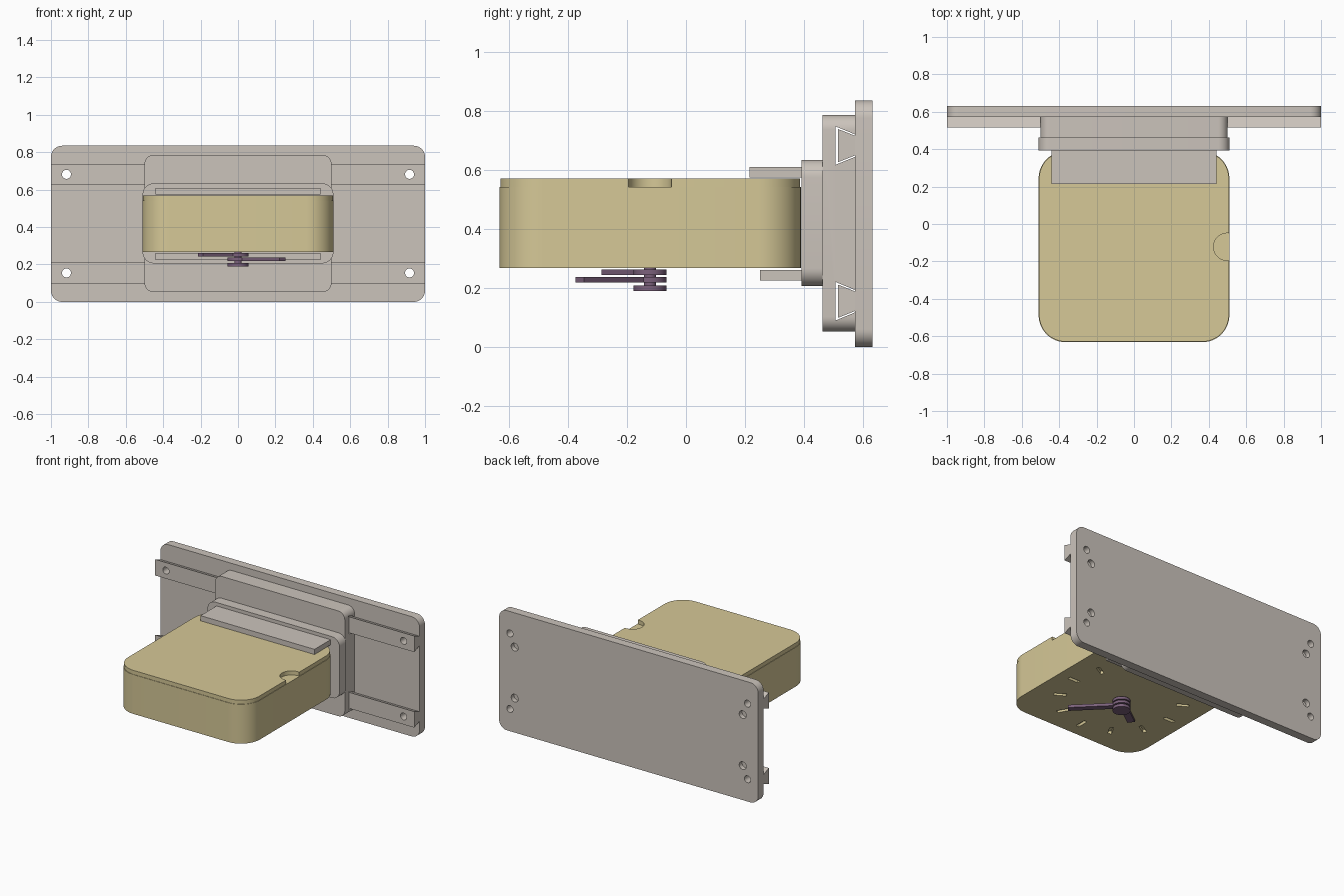
import bpy, bmesh
from math import sin, cos, pi, radians, asin, atan2, hypot
from mathutils import Vector

if "Cube" in bpy.data.objects:
    bpy.data.objects.remove(bpy.data.objects["Cube"])


def material(name, rgb):
    m = bpy.data.materials.new(name)
    m.diffuse_color = (*rgb, 1)
    m.use_nodes = True
    m.node_tree.nodes["Principled BSDF"].inputs["Base Color"].default_value = m.diffuse_color
    return m


TAUPE = material("warm_grey", (0.60, 0.55, 0.50))
TAN = material("tan", (0.67, 0.58, 0.31))
PURPLE = material("purple", (0.20, 0.12, 0.20))


def rounded_rect(u0, u1, v0, v1, r, n=10):
    pts = []
    for k, (cu, cv) in enumerate([(u1 - r, v1 - r), (u0 + r, v1 - r), (u0 + r, v0 + r), (u1 - r, v0 + r)]):
        for i in range(n + 1):
            a = pi / 2 * (k + i / n)
            pts.append((cu + r * cos(a), cv + r * sin(a)))
    return pts


def circle(u, v, r, n=32):
    return [(u + r * cos(2 * pi * i / n), v + r * sin(2 * pi * i / n)) for i in range(n)]


def rect(u0, u1, v0, v1):
    return [(u0, v0), (u1, v0), (u1, v1), (u0, v1)]


def prism(name, profiles, axis, lo, hi, mat=None):
    """Extrude one or more 2D outlines along an axis from lo to hi."""
    place = {"X": lambda u, v: (lo, u, v), "Y": lambda u, v: (u, lo, v), "Z": lambda u, v: (u, v, lo)}[axis]
    step = Vector([hi - lo if c == axis else 0 for c in "XYZ"])
    bm = bmesh.new()
    for pts in profiles:
        face = bm.faces.new([bm.verts.new(place(*p)) for p in pts])
        ext = bmesh.ops.extrude_face_region(bm, geom=[face], use_keep_orig=True)
        bmesh.ops.translate(bm, vec=step, verts=[g for g in ext["geom"] if isinstance(g, bmesh.types.BMVert)])
    bmesh.ops.recalc_face_normals(bm, faces=bm.faces)
    me = bpy.data.meshes.new(name)
    bm.to_mesh(me)
    bm.free()
    ob = bpy.data.objects.new(name, me)
    bpy.context.collection.objects.link(ob)
    if mat:
        me.materials.append(mat)
    return ob


def activate(ob):
    bpy.ops.object.select_all(action="DESELECT")
    ob.select_set(True)
    bpy.context.view_layer.objects.active = ob


def cut(ob, *cutters):
    for c in cutters:
        c.hide_render = True
        m = ob.modifiers.new("cut", "BOOLEAN")
        m.operation, m.solver, m.object = "DIFFERENCE", "EXACT", c
        activate(ob)
        bpy.ops.object.modifier_apply(modifier=m.name)
        bpy.data.objects.remove(c)


RAIL_Z = (0.155, 0.682)
HOLE_X = (-0.917, 0.917)
PIVOT = (0.0, -0.122)

# wall plate with through holes and blind holes in the back
plate = prism("wall_plate", [rounded_rect(-1, 1, 0, 0.835, 0.06)], "Y", 0.573, 0.632, TAUPE)
cut(plate,
    prism("screw_cutter", [circle(x, z, 0.024) for x in HOLE_X for z in RAIL_Z], "Y", 0.5, 0.7),
    prism("blind_cutter", [circle(x, z, 0.027) for x in (-0.88, 0.88) for z in (0.24, 0.596)], "Y", 0.6, 0.7))

# dovetail rails
for name, z in zip(("lower_rail", "upper_rail"), RAIL_Z):
    rail = prism(name, [[(0.515, z - 0.056), (0.515, z + 0.056), (0.573, z + 0.033), (0.573, z - 0.033)]],
                 "X", -1, 1, TAUPE)
    cut(rail, prism("screw_cutter", [circle(x, z, 0.024) for x in HOLE_X], "Y", 0.45, 0.7))

# sliding carriage with matching dovetail grooves
carriage = prism("carriage", [rounded_rect(-0.5, 0.5, 0.052, 0.786, 0.05)], "Y", 0.463, 0.572, TAUPE)
cut(carriage, prism("groove_cutter", [
    [(0.507, z - 0.065), (0.507, z + 0.065), (0.582, z + 0.034), (0.582, z - 0.034)] for z in RAIL_Z],
    "X", -0.7, 0.7))

# holder plate and its two gripping tongues
prism("holder_plate", [rounded_rect(-0.51, 0.51, 0.206, 0.634, 0.06)], "Y", 0.392, 0.463, TAUPE)
prism("upper_tongue", [rect(-0.44, 0.44, 0.574, 0.61)], "Y", 0.215, 0.4, TAUPE)
prism("lower_tongue", [rect(-0.44, 0.44, 0.225, 0.261)], "Y", 0.251, 0.4, TAUPE)

# clock case with recessed hour marks on its underside
case = prism("clock_case", [rounded_rect(-0.51, 0.51, -0.632, 0.389, 0.145, 14)], "Z", 0.268, 0.542, TAN)
marks = []
for i in range(12):
    c, s = cos(i * pi / 6), sin(i * pi / 6)
    marks.append([(PIVOT[0] + u * c - v * s, PIVOT[1] + u * s + v * c)
                  for u, v in rect(0.35, 0.43, -0.012, 0.012)])
cut(case, prism("mark_cutter", marks, "Z", 0.25, 0.288))

# lid with a finger notch
lid = prism("case_lid", [rounded_rect(-0.507, 0.507, -0.629, 0.386, 0.142, 14)], "Z", 0.542, 0.57, TAN)
cut(lid, prism("notch_cutter", [circle(0.498, PIVOT[1], 0.073, 48)], "Z", 0.53, 0.6))


# clock hands, shaft and cap
def hand(name, tip, width, z0, z1, r=0.056, n=32):
    a0, turn, length = asin(width / 2 / r), atan2(tip[1], tip[0]), hypot(*tip)
    pts = [(r * cos(a), r * sin(a)) for a in (a0 + (2 * pi - 2 * a0) * i / n for i in range(n + 1))]
    pts += [(length, -width / 2), (length, width / 2)]
    c, s = cos(turn), sin(turn)
    prism(name, [[(PIVOT[0] + u * c - v * s, PIVOT[1] + u * s + v * c) for u, v in pts]], "Z", z0, z1, PURPLE)


hand("hour_hand", (-0.20, -0.145), 0.048, 0.244, 0.262)
hand("minute_hand", (0.238, -0.238), 0.042, 0.218, 0.237)
prism("hand_cap", [circle(*PIVOT, 0.056)], "Z", 0.19, 0.209, PURPLE)
prism("hand_shaft", [circle(*PIVOT, 0.02)], "Z", 0.2, 0.275, PURPLE)

# smooth the rounded sides and keep hard edges
for ob in list(bpy.context.scene.objects):
    activate(ob)
    bpy.ops.object.shade_smooth_by_angle(angle=radians(30))
